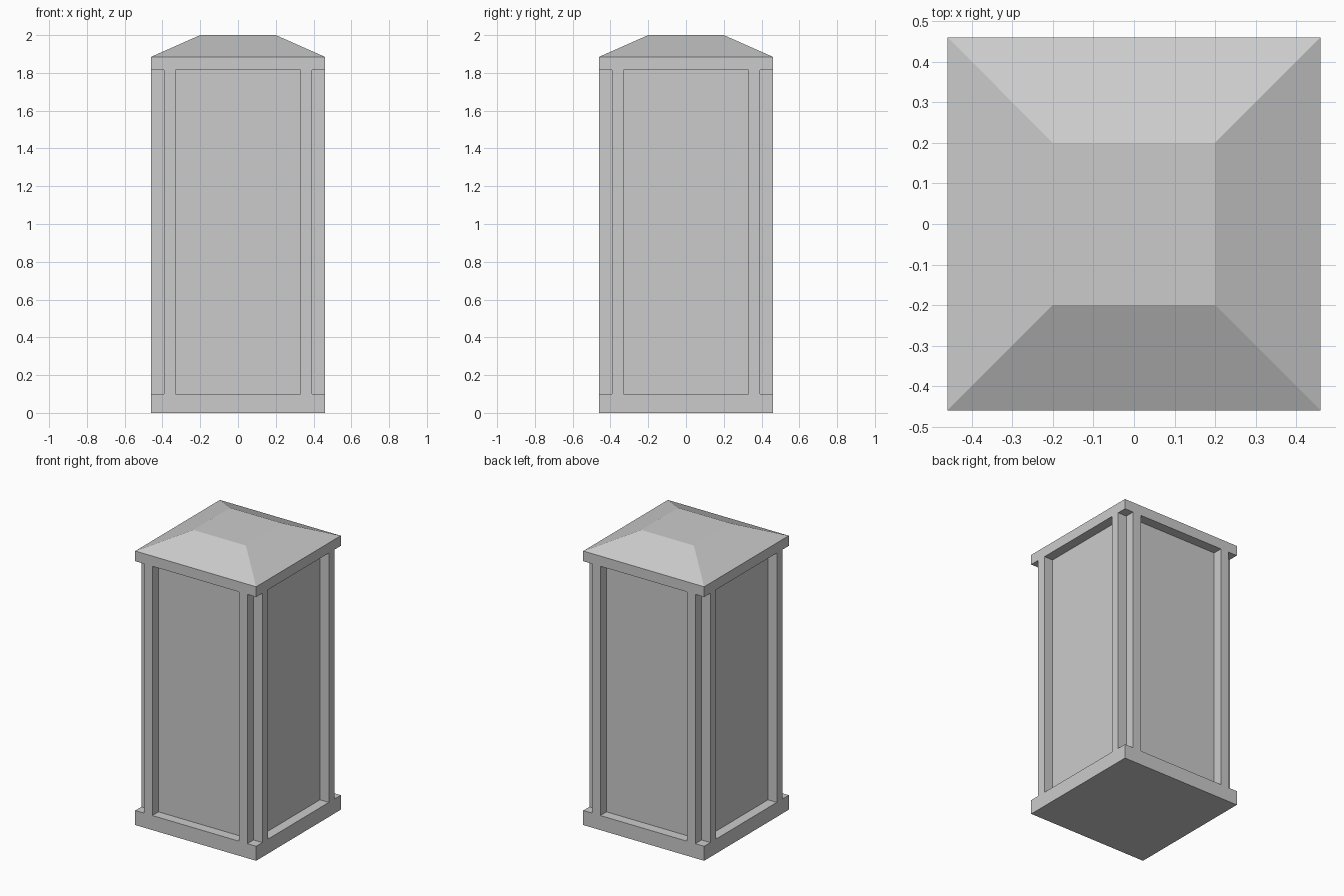
import bpy, bmesh
from mathutils import Matrix

if "Cube" in bpy.data.objects:
    bpy.data.objects.remove(bpy.data.objects["Cube"])

HALF, TOP = 0.46, 0.20            # footprint and roof-flat half widths
PANEL, CORE = 0.33, 0.393         # panel half width, recessed plane
Z_LOW, Z_HIGH, Z_EAVE, Z_TOP = 0.10, 1.815, 1.885, 2.0


def to_object(name, bm):
    bmesh.ops.recalc_face_normals(bm, faces=bm.faces)
    mesh = bpy.data.meshes.new(name)
    bm.to_mesh(mesh)
    bm.free()
    obj = bpy.data.objects.new(name, mesh)
    bpy.context.collection.objects.link(obj)
    return obj


def add_box(bm, lo, hi, rot=Matrix()):
    size = [b - a for a, b in zip(lo, hi)]
    mid = [(a + b) / 2 for a, b in zip(lo, hi)]
    mat = rot @ Matrix.Translation(mid) @ Matrix.Diagonal((*size, 1))
    return bmesh.ops.create_cube(bm, size=1, matrix=mat)["verts"]


# Solid pillar with a hipped, flat-topped roof
bm = bmesh.new()
add_box(bm, (-HALF, -HALF, 0), (HALF, HALF, Z_EAVE))
roof = max(bm.faces, key=lambda f: f.calc_center_median().z)
top = bmesh.ops.extrude_discrete_faces(bm, faces=[roof])["faces"][0]
for v in top.verts:
    v.co = (v.co.x * TOP / HALF, v.co.y * TOP / HALF, Z_TOP)
pillar = to_object("pillar_body", bm)

# Recesses: one panel and one corner notch per side
bm = bmesh.new()
OUT = HALF + 0.1
for i in range(4):
    rot = Matrix.Rotation(i * 1.5707963267948966, 4, "Z")
    add_box(bm, (-PANEL, -OUT, Z_LOW), (PANEL, -CORE, Z_HIGH), rot)
    add_box(bm, (CORE, -OUT, Z_LOW), (OUT, -CORE, Z_HIGH), rot)
cutter = to_object("recess_cutter", bm)
cutter.hide_render = True

# Carve the recesses, then discard the cutter
mod = pillar.modifiers.new("recesses", "BOOLEAN")
mod.operation = "DIFFERENCE"
mod.solver = "EXACT"
mod.object = cutter
bpy.context.view_layer.objects.active = pillar
pillar.select_set(True)
bpy.ops.object.modifier_apply(modifier=mod.name)
bpy.data.objects.remove(cutter)
